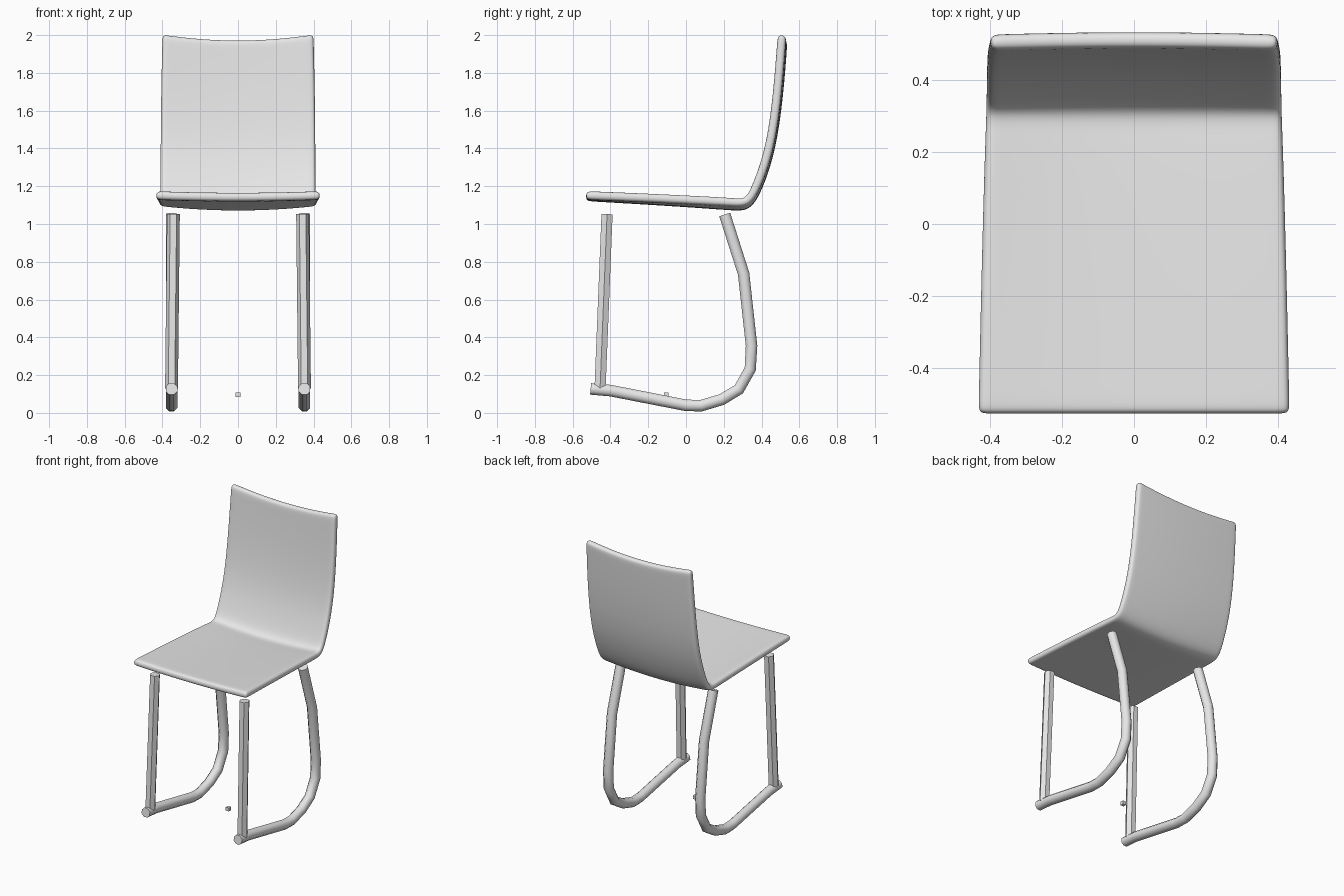
import bpy, bmesh, math
from mathutils import Vector

if "Cube" in bpy.data.objects:
    bpy.data.objects.remove(bpy.data.objects["Cube"])

grey = bpy.data.materials.new("light grey")
grey.diffuse_color = (0.8, 0.8, 0.8, 1)
grey.use_nodes = True
grey.node_tree.nodes["Principled BSDF"].inputs["Base Color"].default_value = grey.diffuse_color


def make(name, bm, angle=40):
    bmesh.ops.recalc_face_normals(bm, faces=bm.faces)
    me = bpy.data.meshes.new(name)
    bm.to_mesh(me)
    bm.free()
    me.materials.append(grey)
    ob = bpy.data.objects.new(name, me)
    bpy.context.collection.objects.link(ob)
    bpy.ops.object.select_all(action='DESELECT')
    ob.select_set(True)
    bpy.context.view_layer.objects.active = ob
    if angle:
        bpy.ops.object.shade_smooth_by_angle(angle=math.radians(angle))
    return ob


def tube(name, path, radius, sides, angle):
    """Sweep a polygon along a path that bends only in the y-z plane."""
    pts = [Vector(p) for p in path]
    bm = bmesh.new()
    rings = []
    for i, p in enumerate(pts):
        a = (p - pts[i - 1]).normalized() if i else None
        b = (pts[i + 1] - p).normalized() if i < len(pts) - 1 else None
        t = ((a or b) + (b or a)).normalized()
        n = t.cross(Vector((1, 0, 0))).normalized()
        side = n.cross(t)
        ring = []
        for k in range(sides):
            ang = 2 * math.pi * (k + 0.5) / sides
            ring.append(bm.verts.new(p + radius * (math.cos(ang) * n + math.sin(ang) * side)))
        rings.append(ring)
    for r, s in zip(rings, rings[1:]):
        for k in range(sides):
            j = (k + 1) % sides
            bm.faces.new((r[k], r[j], s[j], s[k]))
    bm.faces.new(rings[0])
    bm.faces.new(rings[-1])
    return make(name, bm, angle)


# Seat and backrest: one bent sheet; rows are (y, z, half width, sag in y, sag in z)
rows = [(-0.53, 1.152, .436, 0, .008), (-0.49, 1.151, .434, 0, .01), (-0.2, 1.14, .428, 0, .016),
        (0.1, 1.126, .42, 0, .022), (0.25, 1.118, .415, 0, .026), (0.325, 1.113, .412, .004, .026),
        (0.368, 1.19, .412, .012, .01), (0.425, 1.34, .411, .012, 0), (0.463, 1.52, .41, .01, 0),
        (0.488, 1.75, .407, .01, .012), (0.504, 1.96, .402, .008, .032), (0.508, 2.004, .401, .006, .034)]
cols = [-1, -.91, -.5, 0, .5, .91, 1]
bm = bmesh.new()
grid = [[bm.verts.new((w * c, y + sy * (1 - c * c), z - sz * (1 - c * c))) for c in cols]
        for y, z, w, sy, sz in rows]
for r, s in zip(grid, grid[1:]):
    for k in range(len(cols) - 1):
        bm.faces.new((r[k], r[k + 1], s[k + 1], s[k]))
seat = make("seat_shell", bm, 0)
sol = seat.modifiers.new("thickness", 'SOLIDIFY')
sol.thickness = 0.046
sol.offset = 0
sub = seat.modifiers.new("smooth", 'SUBSURF')
sub.levels = sub.render_levels = 3
for f in seat.data.polygons:
    f.use_smooth = True

# Legs: straight front leg, and a bent rear leg that runs on as the floor runner
rear = [(0.205, 1.05), (0.305, 0.737), (0.347, 0.355), (0.34, 0.232), (0.28, 0.125),
        (0.19, 0.071), (0.08, 0.038), (0.0, 0.04), (-0.4, 0.118), (-0.505, 0.127)]
for s, label in ((-1, "left"), (1, "right")):
    tube(label + "_front_leg", [(s * .342, -.418, 1.052), (s * .352, -.455, .13)], .034, 6, 25)
    tube(label + "_rear_leg_and_runner", [(s * .352, y, z) for y, z in rear], .033, 8, 50)

# Small block between the runners
bm = bmesh.new()
bmesh.ops.create_cube(bm, size=0.024)
bmesh.ops.translate(bm, verts=bm.verts, vec=(0, -0.105, 0.096))
make("small_block", bm, 30)
